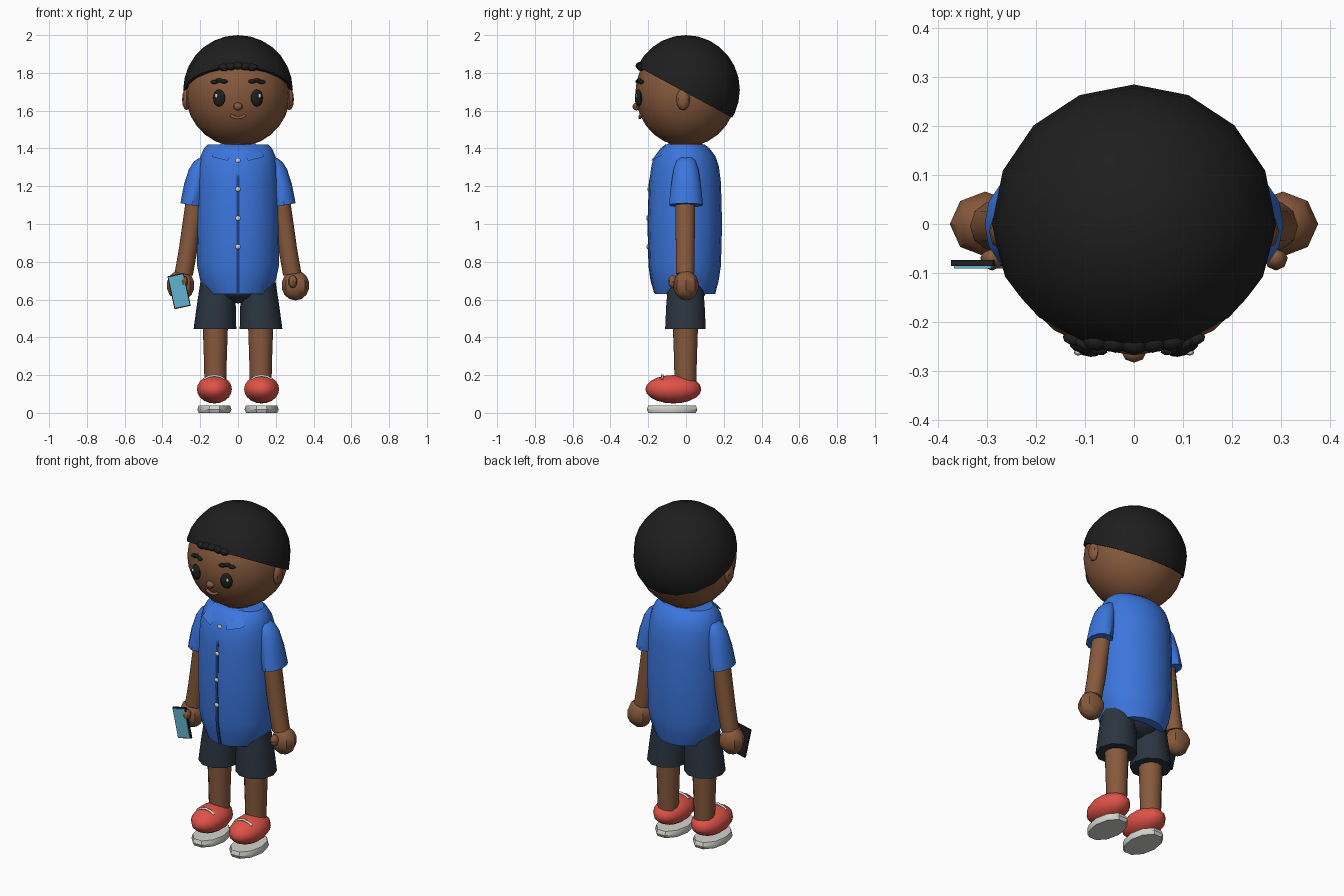
import bpy, bmesh, math
from mathutils import Vector, Matrix, Euler

if "Cube" in bpy.data.objects:
    bpy.data.objects.remove(bpy.data.objects["Cube"])


def material(name, r, g, b):
    m = bpy.data.materials.new(name)
    m.diffuse_color = (r, g, b, 1)
    m.use_nodes = True
    m.node_tree.nodes["Principled BSDF"].inputs["Base Color"].default_value = m.diffuse_color
    return m


SKIN = material("brown_skin", 0.24, 0.10, 0.045)
LIP = material("lip_brown", 0.30, 0.12, 0.065)
BLACK = material("soft_black", 0.013, 0.013, 0.013)
BLUE = material("shirt_blue", 0.044, 0.18, 0.72)
SEAM = material("seam_blue", 0.015, 0.05, 0.22)
NAVY = material("shorts_navy", 0.024, 0.035, 0.052)
RED = material("shoe_red", 0.74, 0.085, 0.065)
GREY = material("light_grey", 0.66, 0.66, 0.62)
CYAN = material("screen_cyan", 0.12, 0.45, 0.62)


def finish(name, bm, mat):
    bmesh.ops.recalc_face_normals(bm, faces=bm.faces)
    me = bpy.data.meshes.new(name)
    bm.to_mesh(me)
    bm.free()
    me.materials.append(mat)
    ob = bpy.data.objects.new(name, me)
    bpy.context.collection.objects.link(ob)
    return ob


def ellipsoid(name, loc, radii, mat, seg=10, rings=7, rot=(0, 0, 0), cut=None):
    bm = bmesh.new()
    bmesh.ops.create_uvsphere(bm, u_segments=seg, v_segments=rings, radius=1)
    bm.transform(Matrix.LocRotScale(Vector(loc), Euler(rot), Vector(radii)))
    if cut:  # keep only the part above a plane, and close it
        res = bmesh.ops.bisect_plane(bm, geom=bm.verts[:] + bm.edges[:] + bm.faces[:],
                                     plane_co=cut[0], plane_no=cut[1], clear_inner=True)
        edges = [e for e in res["geom_cut"] if isinstance(e, bmesh.types.BMEdge)]
        bmesh.ops.edgeloop_fill(bm, edges=edges)
    return finish(name, bm, mat)


def loft(name, rings, mat, seg=12):
    """Closed skin through elliptical rings (x, y, z, rx, ry, slope of z along x)."""
    bm = bmesh.new()
    loops = []
    for x, y, z, rx, ry, slope in rings:
        pts = []
        for i in range(seg):
            a = 2 * math.pi * i / seg
            dx = rx * math.cos(a)
            pts.append(bm.verts.new((x + dx, y + ry * math.sin(a), z + slope * dx)))
        loops.append(pts)
    for lo, hi in zip(loops, loops[1:]):
        for i in range(seg):
            j = (i + 1) % seg
            bm.faces.new((lo[i], lo[j], hi[j], hi[i]))
    bm.faces.new(loops[0])
    bm.faces.new(loops[-1])
    return finish(name, bm, mat)


def box(name, loc, size, mat, rot=(0, 0, 0)):
    bm = bmesh.new()
    bmesh.ops.create_cube(bm, size=1)
    bm.transform(Matrix.LocRotScale(Vector(loc), Euler(rot), Vector(size)))
    return finish(name, bm, mat)


def slab(name, points, offset, mat):
    """Flat panel given thickness by an offset vector."""
    bm = bmesh.new()
    face = bm.faces.new([bm.verts.new(p) for p in points])
    ext = bmesh.ops.extrude_face_region(bm, geom=[face], use_keep_orig=True)
    bmesh.ops.translate(bm, vec=offset,
                        verts=[v for v in ext["geom"] if isinstance(v, bmesh.types.BMVert)])
    return finish(name, bm, mat)


def tube(name, points, radius, mat):
    cu = bpy.data.curves.new(name, "CURVE")
    cu.dimensions = "3D"
    cu.bevel_depth = radius
    cu.bevel_resolution = 1
    cu.use_fill_caps = True
    sp = cu.splines.new("POLY")
    sp.points.add(len(points) - 1)
    for p, co in zip(sp.points, points):
        p.co = (*co, 1)
    cu.materials.append(mat)
    ob = bpy.data.objects.new(name, cu)
    bpy.context.collection.objects.link(ob)


# Head and hair cap
HC, HR = Vector((0, 0, 1.695)), Vector((0.278, 0.268, 0.285))


def face_y(x, z):
    """Front surface of the head at x, z."""
    k = 1 - (x / HR.x) ** 2 - ((z - HC.z) / HR.z) ** 2
    return -HR.y * math.sqrt(k)


ellipsoid("head", HC, HR, SKIN, 20, 14)
ellipsoid("hair", (0, 0, 1.71), (0.29, 0.285, 0.29), BLACK, 16, 14,
          cut=((0, 0, 1.695), (0, 0.54, 1)))
for i, x in enumerate((-0.075, -0.038, 0, 0.038, 0.075)):
    z = 1.838 - 0.12 * abs(x)
    ellipsoid(f"fringe_curl_{i}", (x, -0.245 + 0.1 * abs(x), z), (0.03, 0.022, 0.02), BLACK, 8, 6)

# Face
ellipsoid("nose", (0, -0.262, 1.622), (0.025, 0.021, 0.021), SKIN, 8, 6)
tube("mouth", [(x, face_y(x, 1.572) - 0.003, 1.562 + 9 * x * x)
               for x in (-0.038, -0.025, -0.012, 0, 0.012, 0.025, 0.038)], 0.008, LIP)

# Torso
ellipsoid("neck", (0, 0, 1.42), (0.09, 0.09, 0.06), SKIN)
loft("shirt", [(0, -0.005, z, rx, ry, 0) for z, rx, ry in (
    (0.63, 0.165, 0.16), (0.70, 0.20, 0.178), (0.78, 0.217, 0.19), (1.00, 0.22, 0.196),
    (1.22, 0.218, 0.19), (1.31, 0.21, 0.178), (1.36, 0.198, 0.16), (1.40, 0.18, 0.13),
    (1.42, 0.16, 0.105))], BLUE, 20)
slab("placket", [(-0.008, y, z) for y, z in (
    (-0.169, 0.635), (-0.188, 0.70), (-0.199, 0.78), (-0.204, 1.0), (-0.197, 1.22),
    (-0.185, 1.28), (-0.15, 1.28), (-0.15, 0.635))], (0.016, 0, 0), SEAM)
for i, (y, z) in enumerate(((-0.172, 1.335), (-0.198, 1.185), (-0.203, 1.03), (-0.202, 0.88))):
    ellipsoid(f"button_{i}", (0, y, z), (0.014, 0.007, 0.013), GREY, 8, 6)
ellipsoid("shorts_hips", (0, 0, 0.67), (0.18, 0.12, 0.09), NAVY, 12, 8)

# Mirrored parts
for s, side in ((-1, "right"), (1, "left")):
    # Ear, eye and brow
    ellipsoid(f"{side}_ear", (s * 0.272, -0.015, 1.66), (0.024, 0.037, 0.058), SKIN, 8, 6)
    ey = face_y(0.1, 1.667)
    ellipsoid(f"{side}_eye", (s * 0.1, ey - 0.003, 1.667), (0.034, 0.017, 0.045), BLACK, 12, 8,
              (0, 0, s * 0.35))
    ellipsoid(f"{side}_eye_glint", (s * 0.114, ey - 0.014, 1.678), (0.009, 0.006, 0.011), GREY, 8, 6)
    for i, (x, z) in enumerate(((0.075, 1.755), (0.1, 1.76), (0.125, 1.752))):
        ellipsoid(f"{side}_brow_{i}", (s * x, face_y(x, z) - 0.003, z), (0.022, 0.012, 0.011),
                  BLACK, 8, 6, (0, 0, s * 0.35))

    # Collar flap
    slab(f"{side}_collar", [(s * x, y, z) for x, y, z in (
        (0.015, -0.135, 1.395), (0.09, -0.105, 1.42), (0.135, -0.145, 1.355),
        (0.055, -0.185, 1.335))], (0, 0.02, 0.01), BLUE)

    # Sleeve, arm and hand
    loft(f"{side}_sleeve", [(s * x, 0, z, rx, ry, s * t) for x, z, rx, ry, t in (
        (0.245, 1.10, 0.06, 0.09, 0.17), (0.228, 1.20, 0.058, 0.08, 0.15),
        (0.208, 1.29, 0.052, 0.066, 0), (0.195, 1.335, 0.042, 0.05, -0.2),
        (0.185, 1.355, 0.025, 0.03, -0.3))], BLUE, 12)
    loft(f"{side}_arm", [(s * x, -0.004, z, rx, ry, s * 0.17) for x, z, rx, ry in (
        (0.287, 0.735, 0.048, 0.05), (0.265, 0.86, 0.048, 0.052), (0.222, 1.15, 0.05, 0.056))],
         SKIN, 10)
    ellipsoid(f"{side}_hand", (s * 0.304, 0, 0.675), (0.074, 0.068, 0.08), SKIN, 8, 7)
    ellipsoid(f"{side}_thumb", (s * 0.29, -0.07, 0.695), (0.024, 0.025, 0.034), SKIN, 8, 6)

    # Shorts leg and bare leg
    loft(f"{side}_shorts_leg", [(s * x, -0.003, z, r, ry, 0) for x, z, r, ry in (
        (0.122, 0.445, 0.113, 0.113), (0.115, 0.57, 0.103, 0.107), (0.108, 0.70, 0.09, 0.095))],
         NAVY, 10)
    loft(f"{side}_leg", [(s * 0.12, -0.003, z, r, r, 0) for z, r in (
        (0.14, 0.057), (0.30, 0.061), (0.50, 0.068))], SKIN, 12)

    # Shoe, sole and lace
    ellipsoid(f"{side}_shoe", (s * 0.125, -0.067, 0.125), (0.095, 0.148, 0.075), RED, 14, 10)
    loft(f"{side}_sole", [(s * 0.125, -0.074, z, rx, ry, 0) for z, rx, ry in (
        (0, 0.083, 0.132), (0.018, 0.09, 0.141), (0.04, 0.083, 0.132))], GREY, 10)
    tube(f"{side}_lace", [(s * 0.125 + dx, -0.125, 0.198 - 7 * dx * dx)
                          for dx in (-0.055, -0.03, 0, 0.03, 0.055)], 0.007, GREY)

# Phone held in the right hand
TILT = (0, -math.radians(12.3), 0)
box("phone", (-0.312, -0.08, 0.645), (0.088, 0.012, 0.178), BLACK, TILT)
box("phone_screen", (-0.312, -0.088, 0.645), (0.078, 0.005, 0.166), CYAN, TILT)

# Smooth shading with crisp edges
for ob in bpy.context.scene.objects:
    if ob.type == "MESH":
        ob.select_set(True)
        bpy.context.view_layer.objects.active = ob
bpy.ops.object.shade_smooth_by_angle(angle=math.radians(40))
